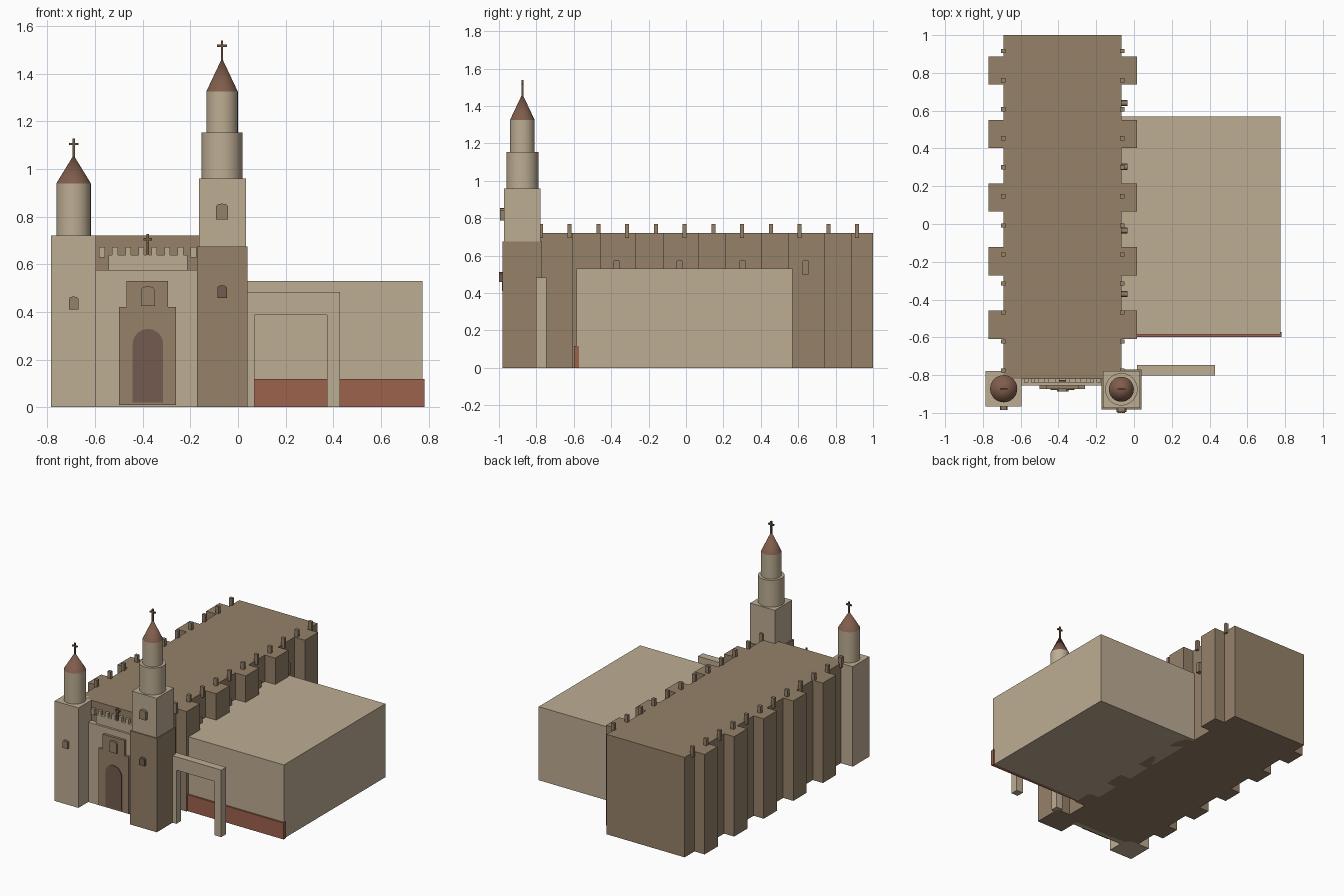
import bpy, bmesh, math

if "Cube" in bpy.data.objects:
    bpy.data.objects.remove(bpy.data.objects["Cube"])


def srgb(r, g, b):
    lin = lambda c: c / 12.92 if c <= 0.04045 else ((c + 0.055) / 1.055) ** 2.4
    return (*[lin(c / 255) for c in (r, g, b)], 1.0)


def material(name, *rgb):
    m = bpy.data.materials.new(name)
    m.diffuse_color = srgb(*rgb)
    m.use_nodes = True
    m.node_tree.nodes["Principled BSDF"].inputs["Base Color"].default_value = m.diffuse_color
    return m


SAND = material("sandstone", 190, 174, 148)
BROWN = material("brown stone", 149, 129, 105)
ROOF = material("spire tile", 128, 93, 75)
RED = material("red plinth", 157, 98, 77)
DOOR = material("door wood", 115, 91, 79)
IRON = material("dark cross", 108, 88, 66)


def finish(name, bm, mat, smooth=False):
    bmesh.ops.recalc_face_normals(bm, faces=bm.faces)
    me = bpy.data.meshes.new(name)
    bm.to_mesh(me)
    bm.free()
    me.materials.append(mat)
    ob = bpy.data.objects.new(name, me)
    bpy.context.collection.objects.link(ob)
    if smooth:
        bpy.ops.object.select_all(action='DESELECT')
        ob.select_set(True)
        bpy.context.view_layer.objects.active = ob
        bpy.ops.object.shade_smooth_by_angle(angle=math.radians(35))
    return ob


def add_box(bm, x0, x1, y0, y1, z0, z1):
    vs = bmesh.ops.create_cube(bm, size=1)["verts"]
    for v in vs:
        v.co = ((x0 + x1) / 2 + v.co.x * (x1 - x0),
                (y0 + y1) / 2 + v.co.y * (y1 - y0),
                (z0 + z1) / 2 + v.co.z * (z1 - z0))


def boxes(name, mat, *dims):
    bm = bmesh.new()
    for d in dims:
        add_box(bm, *d)
    return finish(name, bm, mat)


def prism(name, mat, profile, y0, y1, turn=None):
    """Extrude an x-z outline in y; turn=(x, y) makes it face +x instead."""
    bm = bmesh.new()
    f = bm.faces.new([bm.verts.new((x, y0, z)) for x, z in profile])
    r = bmesh.ops.extrude_face_region(bm, geom=[f])
    for v in r["geom"]:
        if isinstance(v, bmesh.types.BMVert):
            v.co.y = y1
    if turn:
        for v in bm.verts:
            v.co.x, v.co.y = turn[0] - v.co.y, turn[1] + v.co.x
    return finish(name, bm, mat)


def lathe(name, mat, x, y, z0, z1, r0, r1):
    bm = bmesh.new()
    bmesh.ops.create_cone(bm, cap_ends=True, segments=32, radius1=r0, radius2=r1, depth=z1 - z0)
    bmesh.ops.translate(bm, verts=bm.verts, vec=(x, y, (z0 + z1) / 2))
    bmesh.ops.remove_doubles(bm, verts=bm.verts, dist=1e-5)
    return finish(name, bm, mat, True)


def arch(cx, half, z0, spring, rise, n):
    pts = [(cx - half, z0), (cx + half, z0)]
    return pts + [(cx + half * math.cos(math.pi * i / n), spring + rise * math.sin(math.pi * i / n))
                  for i in range(n + 1)]


def window(name, mat, cx, half, z0, z1, y0, y1, turn=None):
    prism(name, mat, arch(cx, half, z0, z1 - half * 0.5, half * 0.5, 4), y0, y1, turn)


def cross(name, x, y, z0, z1, bar, half):
    t = 0.005
    boxes(name, IRON, (x - t, x + t, y - t, y + t, z0, z1),
          (x - half, x + half, y - t, y + t, bar - t, bar + t))


# Nave with side buttresses
boxes("nave", BROWN, (-0.69, -0.067, -0.82, 1.0, 0, 0.72))
rows = [0.813 - 0.3365 * i for i in range(5)]
boxes("left_buttresses", BROWN, *[(-0.77, -0.685, y - 0.075, y + 0.075, 0, 0.72) for y in rows])
boxes("right_buttresses", BROWN, *[(-0.07, 0.016, y - 0.075, y + 0.075, 0, 0.72) for y in rows])

# Small posts along both roof edges
for side, x in (("left", -0.692), ("right", -0.062)):
    boxes(side + "_roof_posts", BROWN,
          *[(x - 0.013, x + 0.013, y - 0.011, y + 0.011, 0.695, 0.77)
            for y in [0.915 - 0.1537 * i for i in range(12)]])

# Right wall windows, between the buttresses
for i in range(4):
    window("nave_window", BROWN, 0, 0.016, 0.50, 0.578, -0.035, 0.01, (-0.07, 0.64 - 0.337 * i))

# Side building and its red plinth
boxes("annex", SAND, (-0.067, 0.775, -0.585, 0.57, 0, 0.53))
boxes("annex_plinth", RED, (0.016, 0.782, -0.598, -0.572, 0, 0.118))

# Gateway beside the tower
prism("gateway", SAND, [(0.015, 0), (0.07, 0), (0.07, 0.387), (0.373, 0.387),
                        (0.373, 0), (0.428, 0), (0.428, 0.483), (0.015, 0.483)], -0.802, -0.747)

# Facade with stepped parapet
boxes("facade", SAND, (-0.60, -0.165, -0.855, -0.815, 0, 0.575))
boxes("parapet", SAND, (-0.544, -0.212, -0.84, -0.815, 0.57, 0.638))
boxes("parapet_merlons", SAND,
      *[(x - 0.012, x + 0.012, -0.84, -0.815, 0.628, 0.672)
        for x in [-0.571 + 0.0549 * i for i in range(8)]])
cross("facade_cross", -0.378, -0.83, 0.63, 0.727, 0.705, 0.018)

# Stepped portal surround, arched door and window
prism("portal", BROWN, [(-0.50, 0.01), (-0.26, 0.01), (-0.26, 0.42), (-0.294, 0.42), (-0.294, 0.53),
                        (-0.467, 0.53), (-0.467, 0.42), (-0.50, 0.42)], -0.873, -0.85)
prism("door", DOOR, arch(-0.378, 0.064, 0.02, 0.264, 0.064, 20), -0.879, -0.87)
window("portal_window", BROWN, -0.378, 0.03, 0.425, 0.508, -0.887, -0.87)

# Left tower
LX, LY = -0.69, -0.872
boxes("left_tower", SAND, (-0.785, -0.595, -0.967, -0.777, 0, 0.72))
lathe("left_drum", SAND, LX, LY, 0.72, 0.94, 0.072, 0.072)
lathe("left_spire", ROOF, LX, LY, 0.94, 1.058, 0.072, 0)
cross("left_cross", LX, LY, 1.045, 1.127, 1.105, 0.02)
window("left_tower_window", BROWN, LX, 0.02, 0.41, 0.465, -0.985, -0.96)

# Right tower
RX, RY = -0.067, -0.875
boxes("right_tower_base", BROWN, (-0.173, 0.04, -0.982, -0.769, 0, 0.675))
boxes("right_tower_top", SAND, (-0.164, 0.033, -0.974, -0.777, 0.675, 0.96))
lathe("right_lower_drum", SAND, RX, RY, 0.96, 1.153, 0.086, 0.086)
lathe("right_upper_drum", SAND, RX, RY, 1.153, 1.325, 0.066, 0.066)
lathe("right_spire", ROOF, RX, RY, 1.325, 1.465, 0.066, 0)
cross("right_cross", RX, RY, 1.45, 1.54, 1.517, 0.021)
window("right_upper_window", BROWN, RX, 0.026, 0.788, 0.855, -0.995, -0.97)
window("right_lower_window", DOOR, RX, 0.02, 0.458, 0.512, -1.0, -0.975)
